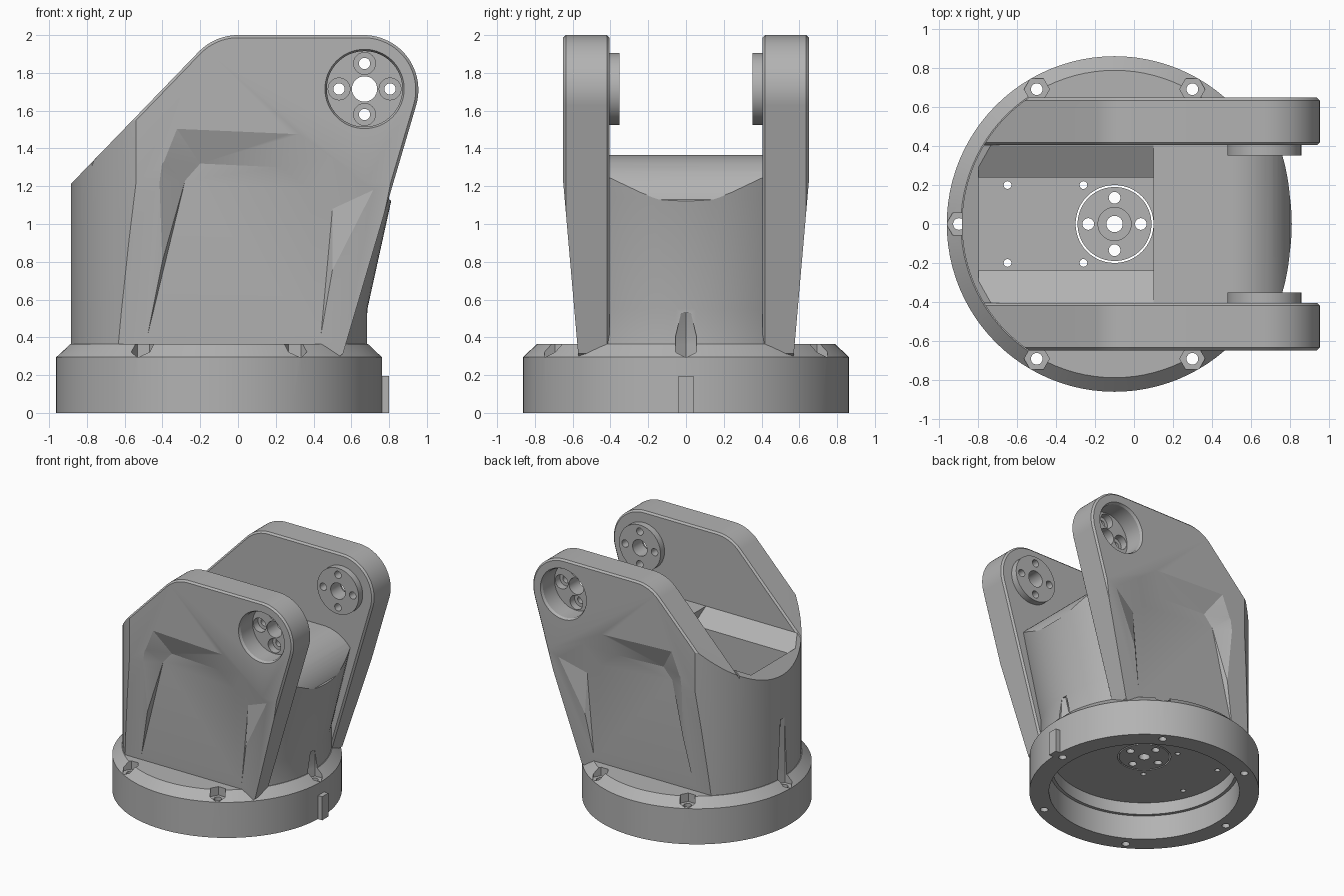
import bpy, bmesh
from math import sin, cos, pi, radians
from mathutils import Matrix, Vector

old = bpy.data.objects.get("Cube")
if old:
    bpy.data.objects.remove(old, do_unlink=True)

grey = bpy.data.materials.new("grey_plastic")
grey.use_nodes = True
grey.diffuse_color = (0.45, 0.45, 0.45, 1)
grey.node_tree.nodes["Principled BSDF"].inputs["Base Color"].default_value = (0.45, 0.45, 0.45, 1)

AXIS_X = -0.1                      # centre of the round base
JOINT = Vector((0.67, 0, 1.715))   # hinge axis
TURN_Y = Matrix.Rotation(-pi / 2, 4, 'X')


def add(name, bm):
    bmesh.ops.recalc_face_normals(bm, faces=bm.faces[:])
    mesh = bpy.data.meshes.new(name)
    bm.to_mesh(mesh)
    bm.free()
    mesh.materials.append(grey)
    ob = bpy.data.objects.new(name, mesh)
    bpy.context.collection.objects.link(ob)
    return ob


def loft(name, axis, poly_a, a, poly_b, b):
    """Solid between two matching polygons on planes across an axis."""
    place = {'x': lambda u, v, t: (t, u, v),
             'y': lambda u, v, t: (u, t, v),
             'z': lambda u, v, t: (u, v, t)}[axis]
    bm = bmesh.new()
    lo = [bm.verts.new(place(u, v, a)) for u, v in poly_a]
    hi = [bm.verts.new(place(u, v, b)) for u, v in poly_b]
    n = len(lo)
    bm.faces.new(lo)
    bm.faces.new(hi)
    for i in range(n):
        j = (i + 1) % n
        bm.faces.new((lo[i], lo[j], hi[j], hi[i]))
    return add(name, bm)


def prism(name, axis, poly, a, b):
    return loft(name, axis, poly, a, poly, b)


def lathe(name, profile, places=((AXIS_X, 0, 0),), turn=None, steps=96, closed=False):
    """Revolve (radius, height) points, once for every place."""
    bm = bmesh.new()
    for place in places:
        rings = []
        for r, h in profile:
            ring = []
            for i in range(steps):
                p = Vector((r * cos(2 * pi * i / steps), r * sin(2 * pi * i / steps), h))
                if turn:
                    p = turn @ p
                ring.append(bm.verts.new(p + Vector(place)))
            rings.append(ring)
        pairs = list(zip(rings, rings[1:]))
        if closed:
            pairs.append((rings[-1], rings[0]))
        else:
            bm.faces.new(rings[0])
            bm.faces.new(rings[-1])
        for p, q in pairs:
            for i in range(steps):
                j = (i + 1) % steps
                bm.faces.new((p[i], p[j], q[j], q[i]))
    return add(name, bm)


def bake(ob):
    deps = bpy.context.evaluated_depsgraph_get()
    mesh = bpy.data.meshes.new_from_object(ob.evaluated_get(deps))
    ob.modifiers.clear()
    ob.data = mesh


def combine(ob, operation, tool):
    mod = ob.modifiers.new("combine", 'BOOLEAN')
    mod.operation, mod.object, mod.solver = operation, tool, 'EXACT'
    bake(ob)
    bpy.data.objects.remove(tool, do_unlink=True)


def arc(cx, cy, r, start, end, steps):
    angles = [radians(start + (end - start) * i / steps) for i in range(steps + 1)]
    return [(cx + r * cos(a), cy + r * sin(a)) for a in angles]


def ring_of(count, radius, centre=(AXIS_X, 0, 0), upright=False):
    out = []
    for i in range(count):
        a = 2 * pi * i / count
        off = (radius * cos(a), 0, radius * sin(a)) if upright else (radius * cos(a), radius * sin(a), 0)
        out.append(Vector(centre) + Vector(off))
    return out


# Round base with recess underneath, notches and bolt holes
base = lathe("base_ring", [(0.2, 0.3), (0.69, 0.3), (0.69, 0.2), (0.715, 0.2), (0.715, 0),
                           (0.8625, 0), (0.8625, 0.295), (0.79, 0.365), (0.2, 0.365)], closed=True)
bolts = ring_of(6, 0.8)
combine(base, 'DIFFERENCE', lathe("notches", [(0.065, 0.295), (0.065, 0.5)], bolts, steps=6))
combine(base, 'DIFFERENCE', lathe("bolt_holes", [(0.03, -0.1), (0.03, 0.5)], bolts, steps=24))
screws = [(x, y, 0) for x in (-0.65, -0.26) for y in (-0.2, 0.2)]
combine(base, 'DIFFERENCE', lathe("screw_holes", [(0.02, 0.2), (0.02, 0.5)], screws, steps=16))
prism("locating_key", 'z', [(0.74, -0.04), (0.8, -0.04), (0.8, 0.04), (0.74, 0.04)], 0, 0.195)

# Drive disc inside the base opening
disc = lathe("drive_disc", [(0.042, 0.3), (0.19, 0.3), (0.19, 0.375), (0.085, 0.375),
                            (0.085, 0.365), (0.042, 0.365)], closed=True)
combine(disc, 'DIFFERENCE', lathe("disc_holes", [(0.03, 0.2), (0.03, 0.5)], ring_of(4, 0.135), steps=24))

# Central body: flared round wall with a rolled-off top
body = lathe("central_body", [(0.785, 0.36), (0.785, 0.55), (0.915, 1.14), (0.98, 1.45)])
saddle = [(-1.1, 0.3), (-1.1, 0.989), (-0.737, 1.365)]
saddle += arc(0.5, 1.055, 0.31, 90, 14, 14) + [(1.1, 0.9), (1.1, 0.3)]
combine(body, 'INTERSECT', prism("saddle_shape", 'y', saddle, -0.9, 0.9))
plan = [(-1.1, -0.405), (0.2, -0.405), (0.2, -0.55), (1.1, -0.55),
        (1.1, 0.55), (0.2, 0.55), (0.2, 0.405), (-1.1, 0.405)]
combine(body, 'INTERSECT', prism("body_plan", 'z', plan, 0.2, 1.6))
rear_plan = arc(AXIS_X, 0, 0.785, 90, 270, 48) + [(1.2, -0.785), (1.2, 0.785)]
combine(body, 'INTERSECT', prism("rear_plan", 'z', rear_plan, 0.1, 2.2))

# Motor pocket with sloped shoulders, and the notches in the wall foot
half = [(0.24, 0.2), (0.24, 1.27), (0.415, 1.372), (0.415, 1.6)]
pocket = half + [(-y, z) for y, z in reversed(half)]
combine(body, 'DIFFERENCE', prism("pocket", 'x', pocket, -0.8, 0.1))
for spot, top in ((0.7, 0.53), (-0.9, 0.85)):
    combine(body, 'DIFFERENCE', lathe("foot_notch", [(0.065, 0.25), (0.065, 0.4), (0.03, top)],
                                      [(spot, 0, 0)], steps=6))

# Fork arm: bevelled outline, rounded rear corner, tapering outer face
outline = [(0.552, 0.3)] + arc(0.665, 1.71, 0.29, -16.4, 90, 28)
outline += arc(0, 1.71, 0.29, 90, 136, 12) + [(-1.1, 0.989), (-1.1, 0.3)]
arm = prism("left_arm", 'y', outline, 0.405, 0.65)
bevel = arm.modifiers.new("bevel", 'BEVEL')
bevel.width, bevel.segments, bevel.limit_method, bevel.angle_limit = 0.014, 1, 'ANGLE', radians(60)
bake(arm)
combine(arm, 'INTERSECT', prism("rear_plan", 'z', rear_plan, 0.1, 2.2))
taper = [(0.2, 0.2), (0.561, 0.2), (0.65, 1.22), (0.73, 2.14), (0.2, 2.14)]
combine(arm, 'INTERSECT', prism("taper", 'x', taper, -1.3, 1.3))

# Sunken panel on the outer face
deep = [(-0.53, 0.2), (-0.28, 1.23), (-0.2, 1.32), (0.23, 1.3), (0.38, 1.18), (0.5, 1.08), (0.42, 0.2)]
wide = [(-0.57, 0.2), (-0.42, 1.33), (-0.34, 1.53), (0.34, 1.5), (0.5, 1.38), (0.76, 1.2), (0.5, 0.2)]
panel = loft("panel", 'y', deep, 0.58, wide, 0.66)
bm = bmesh.new()
bm.from_mesh(panel.data)
bmesh.ops.triangulate(bm, faces=bm.faces[:])
bm.to_mesh(panel.data)
bm.free()
combine(arm, 'DIFFERENCE', panel)

# Hinge boss, outer recess and screw holes
combine(arm, 'UNION', lathe("boss", [(0.19, 0.352), (0.19, 0.45)], [JOINT], TURN_Y, 64))
combine(arm, 'DIFFERENCE', lathe("recess", [(0.2, 0.48), (0.2, 0.63), (0.22, 0.67)], [JOINT], TURN_Y, 64))
combine(arm, 'DIFFERENCE', lathe("hinge_hole", [(0.067, 0.2), (0.067, 0.6)], [JOINT], TURN_Y, 32))
combine(arm, 'DIFFERENCE', lathe("hinge_screws", [(0.03, 0.2), (0.03, 0.42), (0.058, 0.42), (0.058, 0.6)],
                                 ring_of(4, 0.135, JOINT, True), TURN_Y, 24))

# Opposite arm is the mirror image
bm = bmesh.new()
bm.from_mesh(arm.data)
bmesh.ops.scale(bm, vec=(1, -1, 1), verts=bm.verts[:])
bmesh.ops.reverse_faces(bm, faces=bm.faces[:])
mesh = arm.data.copy()
bm.to_mesh(mesh)
bm.free()
bpy.context.collection.objects.link(bpy.data.objects.new("right_arm", mesh))

# Smooth the round walls, keep the edges sharp
bpy.ops.object.select_all(action='DESELECT')
for ob in bpy.context.collection.objects:
    if ob.type == 'MESH' and ob.data.materials and ob.data.materials[0] == grey:
        ob.select_set(True)
        bpy.context.view_layer.objects.active = ob
bpy.ops.object.shade_smooth_by_angle(angle=radians(20))
